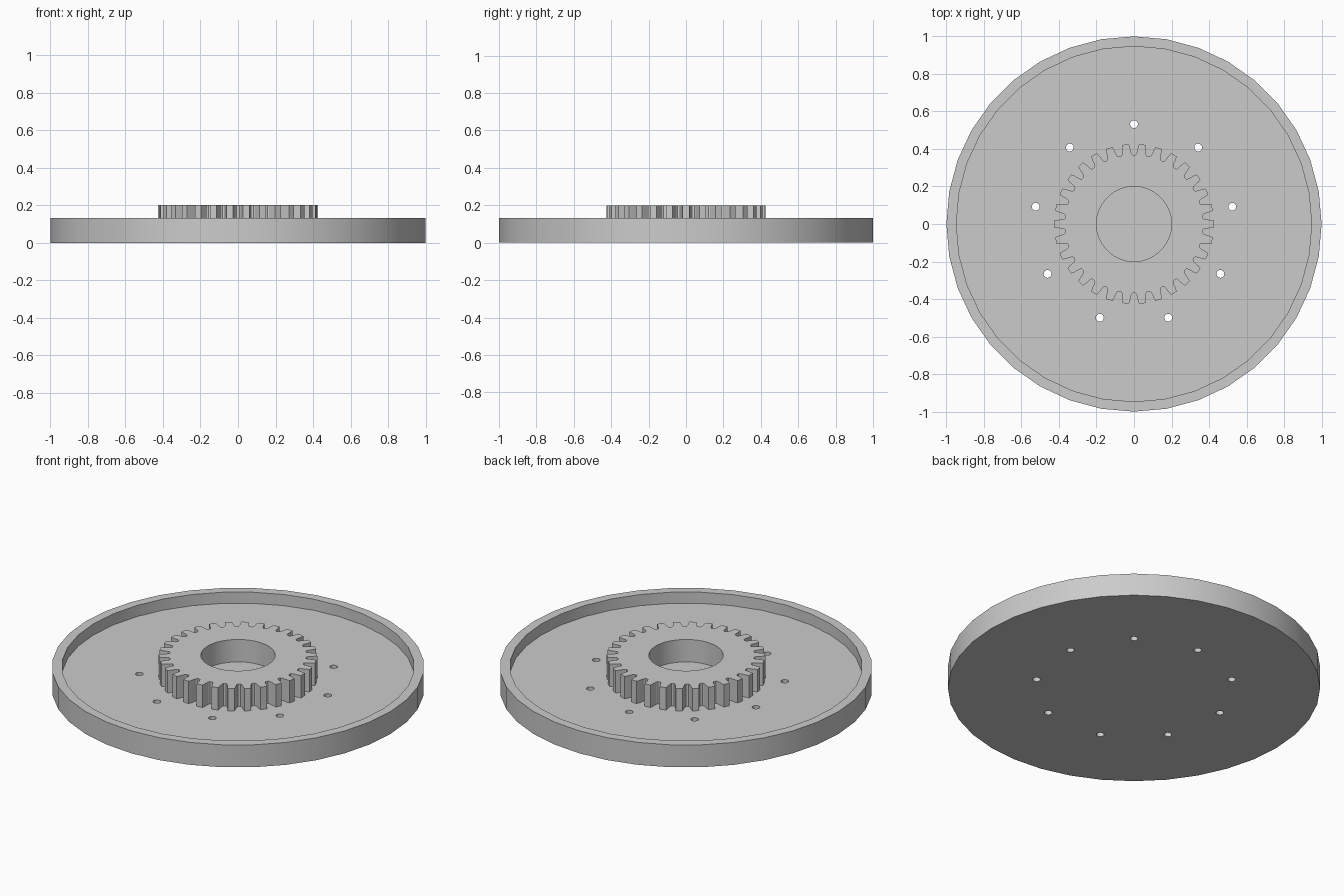
import bpy, bmesh
from math import cos, sin, radians, pi
from mathutils import Matrix

cube = bpy.data.objects.get("Cube")
if cube:
    bpy.data.objects.remove(cube, do_unlink=True)

SIDES = 36
FLOOR = 0.067
TEETH = 30

grey = bpy.data.materials.new("plain grey")
grey.use_nodes = True
grey.diffuse_color = (0.6, 0.6, 0.6, 1)
bsdf = next(n for n in grey.node_tree.nodes if n.type == 'BSDF_PRINCIPLED')
bsdf.inputs["Base Color"].default_value = (0.6, 0.6, 0.6, 1)


def make_object(name, bm):
    bmesh.ops.recalc_face_normals(bm, faces=bm.faces)
    mesh = bpy.data.meshes.new(name)
    bm.to_mesh(mesh)
    bm.free()
    mesh.materials.append(grey)
    obj = bpy.data.objects.new(name, mesh)
    bpy.context.collection.objects.link(obj)
    return obj


def select_only(obj):
    bpy.ops.object.select_all(action='DESELECT')
    obj.select_set(True)
    bpy.context.view_layer.objects.active = obj


def cut(obj, cutter):
    mod = obj.modifiers.new("cut", 'BOOLEAN')
    mod.operation = 'DIFFERENCE'
    mod.solver = 'EXACT'
    mod.object = cutter
    select_only(obj)
    bpy.ops.object.modifier_apply(modifier=mod.name)
    bpy.data.objects.remove(cutter, do_unlink=True)


def smooth(obj, angle):
    select_only(obj)
    bpy.ops.object.shade_smooth_by_angle(angle=radians(angle))


def polar(r, degrees):
    return r * cos(radians(degrees)), r * sin(radians(degrees))


def cylinder(bm, x, y, radius, z0, z1, sides):
    bmesh.ops.create_cone(bm, cap_ends=True, segments=sides, radius1=radius,
                          radius2=radius, depth=z1 - z0,
                          matrix=Matrix.Translation((x, y, (z0 + z1) / 2)))


# Shallow dish with a raised rim, turned from a stepped profile
bm = bmesh.new()
rings = []
for r, z in [(1, 0), (1, 0.133), (0.947, 0.133), (0.947, FLOOR)]:
    rings.append([bm.verts.new((*polar(r, 360 * i / SIDES), z)) for i in range(SIDES)])
for low, high in zip(rings, rings[1:]):
    for i in range(SIDES):
        j = (i + 1) % SIDES
        bm.faces.new((low[i], low[j], high[j], high[i]))
bm.faces.new(rings[0])
bm.faces.new(rings[-1])
dish = make_object("dish", bm)

# Ring of nine bolt holes through the floor
bm = bmesh.new()
for k in range(9):
    cylinder(bm, *polar(0.532, 90 + 40 * k), 0.021, -0.1, 0.3, 16)
cut(dish, make_object("hole_cutter", bm))
smooth(dish, 30)

# Gear: half a tooth as (angle, radius), mirrored and repeated
half_tooth = [(-4.9, 0.368), (-4.0, 0.374), (-3.5, 0.389), (-3.0, 0.408), (-2.4, 0.426)]
tooth = half_tooth + [(-a, r) for a, r in reversed(half_tooth)]
bm = bmesh.new()
outline = [bm.verts.new((*polar(r, t * 360 / TEETH + a), FLOOR - 0.005))
           for t in range(TEETH) for a, r in tooth]
face = bm.faces.new(outline)
top = bmesh.ops.extrude_face_region(bm, geom=[face], use_keep_orig=True)["geom"]
bmesh.ops.translate(bm, vec=(0, 0, 0.2 - FLOOR + 0.005),
                    verts=[v for v in top if isinstance(v, bmesh.types.BMVert)])
gear = make_object("gear", bm)

# Round bore down to the dish floor
bm = bmesh.new()
cylinder(bm, 0, 0, 0.2, -0.1, 0.4, SIDES)
cut(gear, make_object("bore_cutter", bm))
smooth(gear, 30)
